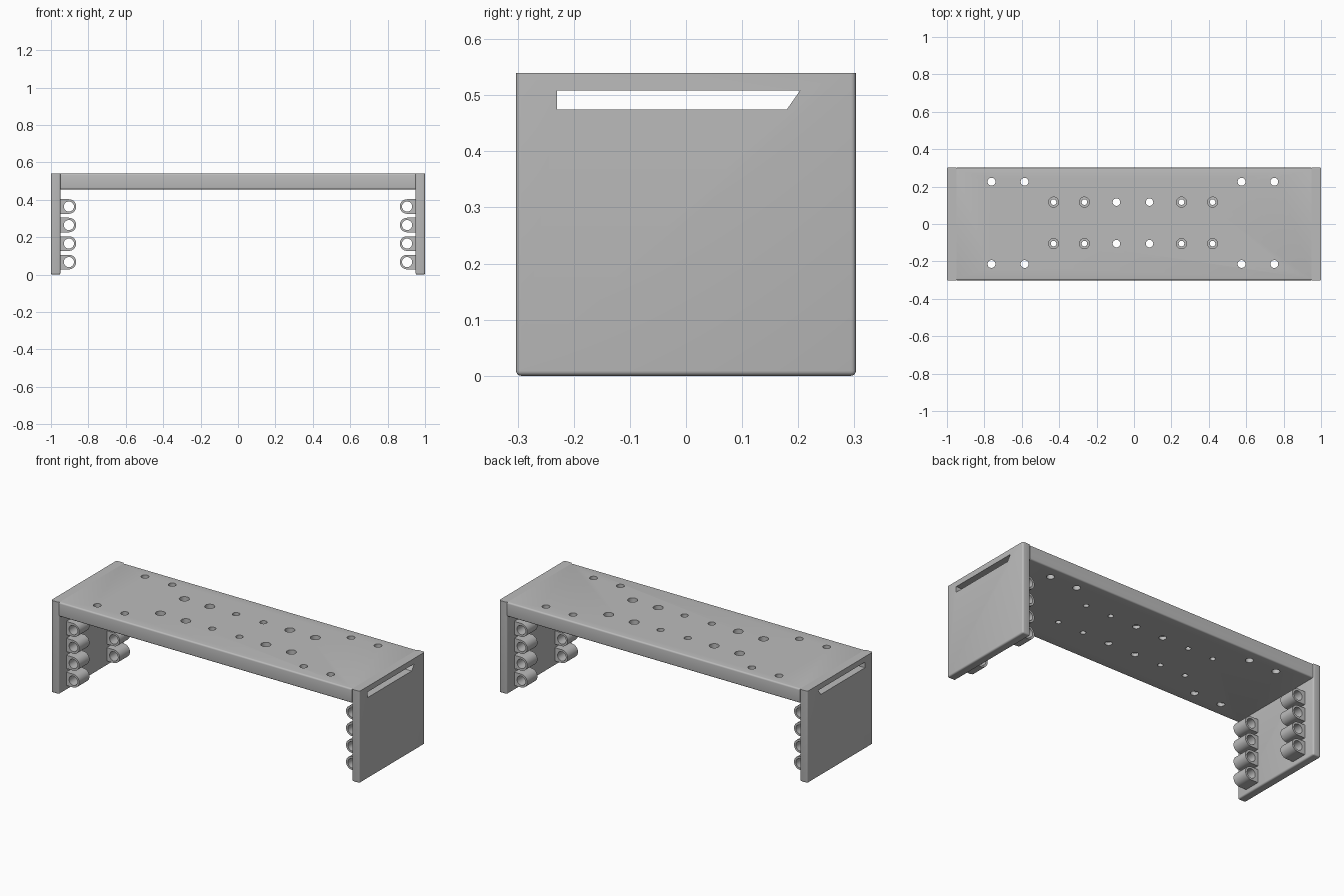
import bpy, bmesh, math
from mathutils import Matrix, Vector

if "Cube" in bpy.data.objects:
    bpy.data.objects.remove(bpy.data.objects["Cube"], do_unlink=True)

grey = bpy.data.materials.new("plain grey")
grey.use_nodes = True
colour = (0.5, 0.5, 0.5, 1)
grey.diffuse_color = colour
grey.node_tree.nodes["Principled BSDF"].inputs["Base Color"].default_value = colour

HEIGHT, UNDERSIDE, INNER = 0.54, 0.456, 0.949
DEPTH, PLATE_DEPTH = 0.303, 0.301


def add_object(name, bm):
    bmesh.ops.recalc_face_normals(bm, faces=bm.faces[:])
    mesh = bpy.data.meshes.new(name)
    bm.to_mesh(mesh)
    bm.free()
    mesh.materials.append(grey)
    obj = bpy.data.objects.new(name, mesh)
    bpy.context.collection.objects.link(obj)
    return obj


def box(bm, low, high):
    low, high = Vector(low), Vector(high)
    matrix = Matrix.Translation((low + high) / 2) @ Matrix.Diagonal((*(high - low), 1))
    bmesh.ops.create_cube(bm, size=1, matrix=matrix)


def prism(bm, points, offset):
    face = bm.faces.new([bm.verts.new(p) for p in points])
    result = bmesh.ops.extrude_face_region(bm, geom=[face])
    moved = [v for v in result["geom"] if isinstance(v, bmesh.types.BMVert)]
    bmesh.ops.translate(bm, verts=moved, vec=offset)


def drill(bm, x, y, radius, low, high):
    bmesh.ops.create_cone(bm, cap_ends=True, segments=32, radius1=radius, radius2=radius,
                          depth=high - low, matrix=Matrix.Translation((x, y, (low + high) / 2)))


def bevel(bm, width, rule):
    edges = [e for e in bm.edges if rule(e)]
    bmesh.ops.bevel(bm, geom=edges, offset=width, segments=4, profile=0.5, affect='EDGES')


def select(obj):
    bpy.ops.object.select_all(action='DESELECT')
    obj.select_set(True)
    bpy.context.view_layer.objects.active = obj


def cut(obj, cutter):
    cutter.hide_render = True
    mod = obj.modifiers.new("cut", 'BOOLEAN')
    mod.operation = 'DIFFERENCE'
    mod.solver = 'EXACT'
    mod.object = cutter
    select(obj)
    bpy.ops.object.modifier_apply(modifier=mod.name)


def smooth(obj):
    select(obj)
    bpy.ops.object.shade_smooth_by_angle(angle=math.radians(35))


# Long slot with one slanted end, running through the whole top
bm = bmesh.new()
prism(bm, [(-1.1, y, z) for y, z in ((-0.23, 0.475), (0.18, 0.475), (0.203, 0.508), (-0.23, 0.508))],
      (2.2, 0, 0))
slot = add_object("slot_cutter", bm)

# Screw holes: plain ones and counterbored ones
bm = bmesh.new()
for side in (-1, 1):
    for x in (-0.762, -0.585, 0.575, 0.75):
        drill(bm, x, 0.006 + side * 0.22, 0.021, 0.4, 0.6)
    for x in (-0.094, 0.083):
        drill(bm, x, 0.006 + side * 0.111, 0.02, 0.4, 0.6)
    for x in (-0.43, -0.265, 0.254, 0.42):
        drill(bm, x, 0.006 + side * 0.111, 0.015, 0.4, 0.485)
        drill(bm, x, 0.006 + side * 0.111, 0.027, 0.495, 0.6)
holes = add_object("hole_cutter", bm)

# Top plate with rounded long edges
bm = bmesh.new()
box(bm, (-INNER, -PLATE_DEPTH, UNDERSIDE), (INNER, PLATE_DEPTH, HEIGHT))
bevel(bm, 0.009, lambda e: abs(e.verts[0].co.x - e.verts[1].co.x) > 1)
plate = add_object("top_plate", bm)
cut(plate, slot)
cut(plate, holes)
smooth(plate)


def make_panel(name, side):
    bm = bmesh.new()
    box(bm, (min(side, side * INNER), -DEPTH, 0), (max(side, side * INNER), DEPTH, HEIGHT))
    # every edge is rounded except those around the top
    bevel(bm, 0.009, lambda e: min(v.co.z for v in e.verts) < 0.1)
    panel = add_object(name, bm)
    cut(panel, slot)
    smooth(panel)


def make_eyelet(name, side, y, z, length):
    # U-shaped ring fixed to the panel: outer and inner outlines joined as a band
    cx, radius, bore, count = 0.904, 0.039, 0.027, 32
    bm = bmesh.new()
    rings = []
    for yy in (y, y + length):
        outer, inner = [], []
        for i in range(count):
            a = 2 * math.pi * i / count
            c, s = math.cos(a), math.sin(a)
            inner.append(bm.verts.new((side * (cx + bore * c), yy, z + bore * s)))
            if c > 0:  # square half that reaches the panel
                k = 1 / max(abs(c), abs(s))
                ox, oz = (INNER + 0.002 - cx) * c * k, radius * s * k
            else:
                ox, oz = radius * c, radius * s
            outer.append(bm.verts.new((side * (cx + ox), yy, z + oz)))
        rings += [outer, inner]
    for a, b in ((0, 1), (2, 3), (0, 2), (1, 3)):
        for i in range(count):
            j = (i + 1) % count
            bm.faces.new((rings[a][i], rings[a][j], rings[b][j], rings[b][i]))
    smooth(add_object(name, bm))


# Side panels, each with two columns of four eyelets
for label, side in (("left", 1), ("right", -1)):
    make_panel(label + "_panel", side)
    for column, y in (("front", -0.235), ("back", 0.14)):
        for row in range(4):
            make_eyelet(f"{label}_{column}_eyelet_{row + 1}", side, y, 0.067 + row * 0.099, 0.095)

for cutter in (slot, holes):
    bpy.data.objects.remove(cutter, do_unlink=True)
